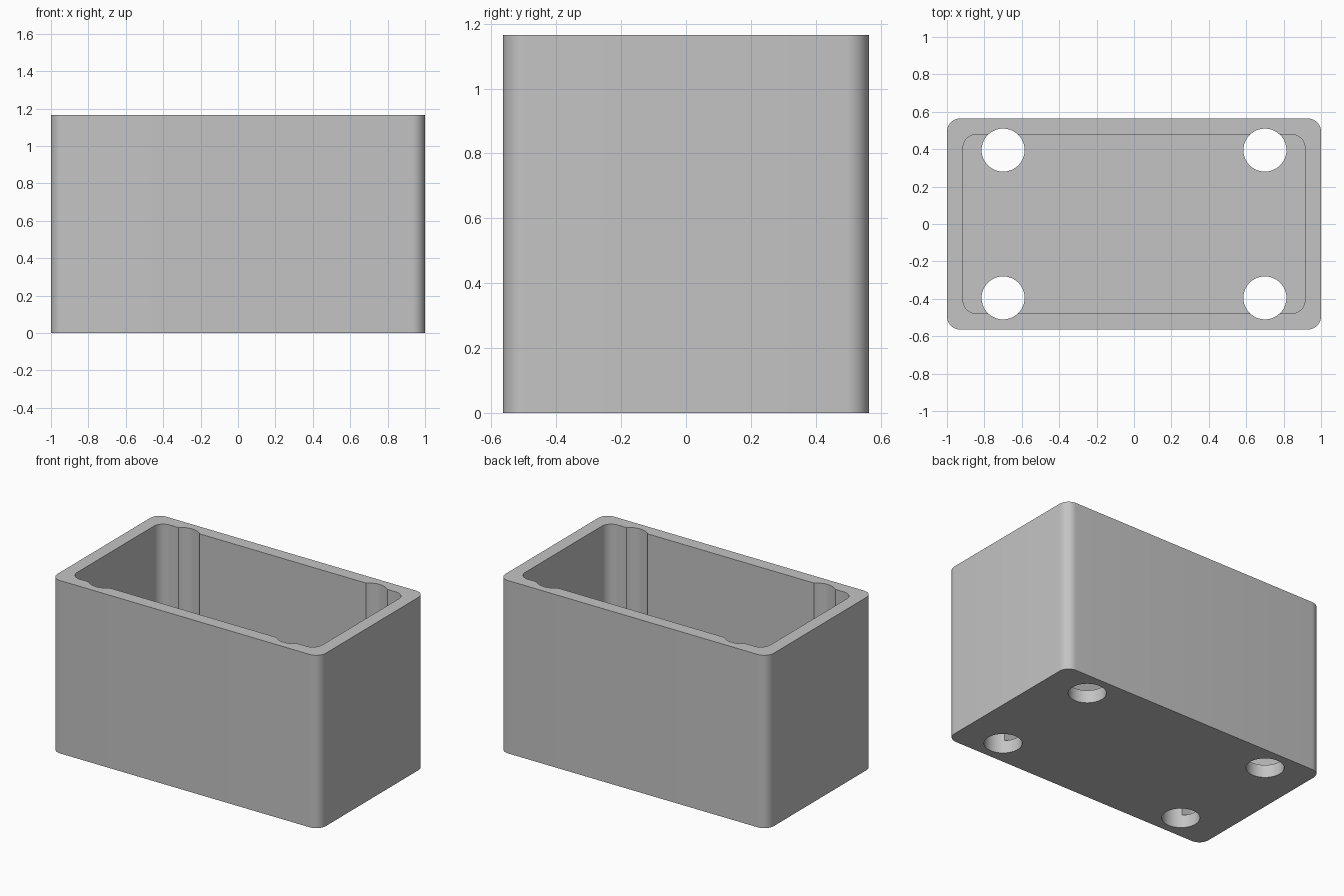
import bpy
from math import radians, cos, sin, pi

if "Cube" in bpy.data.objects:
    bpy.data.objects.remove(bpy.data.objects["Cube"])

HALF_X, HALF_Y, HEIGHT = 1.0, 0.564, 1.165
WALL, CORNER, STEPS = 0.086, 0.07, 10
HOLE_X, HOLE_Y, HOLE_R = 0.7, 0.395, 0.115

grey = bpy.data.materials.new("plain grey")
grey.use_nodes = True
grey.diffuse_color = (0.55, 0.55, 0.55, 1)
grey.node_tree.nodes["Principled BSDF"].inputs["Base Color"].default_value = (0.55, 0.55, 0.55, 1)


def prism(name, outline, z0, z1):
    """Closed upright prism from a counter-clockwise outline."""
    n = len(outline)
    verts = [(x, y, z) for z in (z0, z1) for x, y in outline]
    faces = [(i, (i + 1) % n, (i + 1) % n + n, i + n) for i in range(n)]
    faces += [tuple(reversed(range(n))), tuple(range(n, 2 * n))]
    mesh = bpy.data.meshes.new(name)
    mesh.from_pydata(verts, [], faces)
    mesh.materials.append(grey)
    obj = bpy.data.objects.new(name, mesh)
    bpy.context.collection.objects.link(obj)
    return obj


def arc(cx, cy, r, start, sweep, steps):
    return [(cx + r * cos(start + sweep * i / steps), cy + r * sin(start + sweep * i / steps))
            for i in range(steps + 1)]


def rounded_rectangle(hx, hy, r):
    points = []
    for i, (sx, sy) in enumerate(((1, 1), (-1, 1), (-1, -1), (1, -1))):
        points += arc(sx * (hx - r), sy * (hy - r), r, i * pi / 2, pi / 2, STEPS)
    return points


def cut(target, cutter):
    mod = target.modifiers.new("cut", 'BOOLEAN')
    mod.operation, mod.solver, mod.object = 'DIFFERENCE', 'EXACT', cutter
    bpy.context.view_layer.objects.active = target
    bpy.ops.object.modifier_apply(modifier=mod.name)
    bpy.data.objects.remove(cutter)


# Outer block with rounded upright corners
box = prism("open_box", rounded_rectangle(HALF_X, HALF_Y, CORNER), 0, HEIGHT)

# Open cavity above the floor
cut(box, prism("cavity_cutter", rounded_rectangle(HALF_X - WALL, HALF_Y - WALL, CORNER),
               WALL, HEIGHT + 0.2))

# Four bores through the floor, grooving the long walls up to the rim
for sx in (-1, 1):
    for sy in (-1, 1):
        circle = arc(sx * HOLE_X, sy * HOLE_Y, HOLE_R, 0, 2 * pi, 64)[:-1]
        cut(box, prism("bore_cutter", circle, -0.2, HEIGHT + 0.3))

# Smooth curves, crisp edges
bpy.ops.object.select_all(action='DESELECT')
box.select_set(True)
bpy.context.view_layer.objects.active = box
bpy.ops.object.shade_smooth_by_angle(angle=radians(30))
